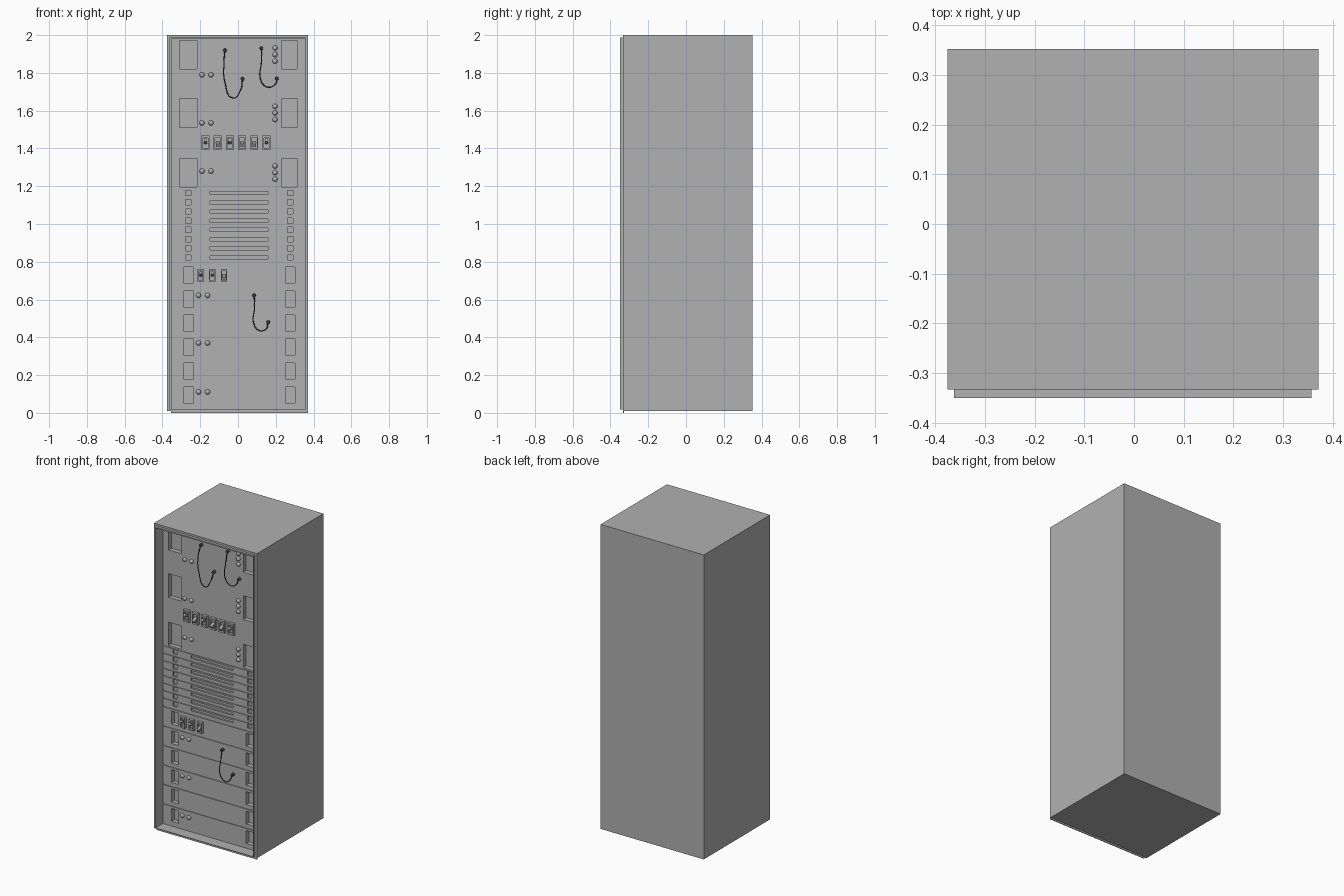
import bpy, bmesh, math
from mathutils import Matrix, Vector

if "Cube" in bpy.data.objects:
    bpy.data.objects.remove(bpy.data.objects["Cube"])

FACE_Y = -0.275      # front plane of the recessed equipment panels


def material(name, v):
    m = bpy.data.materials.new(name)
    m.diffuse_color = (v, v, v, 1)
    m.use_nodes = True
    m.node_tree.nodes["Principled BSDF"].inputs["Base Color"].default_value = m.diffuse_color
    return m


GREY = material("dark_grey_metal", 0.44)
BLACK = material("black_plastic", 0.06)


def finish(name, bm, smooth=False, mat=GREY):
    bmesh.ops.recalc_face_normals(bm, faces=bm.faces)
    me = bpy.data.meshes.new(name)
    bm.to_mesh(me)
    bm.free()
    me.materials.append(mat)
    ob = bpy.data.objects.new(name, me)
    bpy.context.collection.objects.link(ob)
    if smooth:
        for p in me.polygons:
            p.use_smooth = True
    return ob


def add_box(bm, x0, x1, y0, y1, z0, z1, tilt=0.0):
    c = Vector(((x0 + x1) / 2, (y0 + y1) / 2, (z0 + z1) / 2))
    m = (Matrix.Translation(c) @ Matrix.Rotation(tilt, 4, 'X')
         @ Matrix.Diagonal((x1 - x0, y1 - y0, z1 - z0, 1)))
    bmesh.ops.create_cube(bm, size=1, matrix=m)


def nested_rects(bm, rects):
    """Join successive rectangles (x0, x1, z0, z1, y) into a closed stepped skin."""
    rings = [[bm.verts.new(p) for p in ((a, y, c), (b, y, c), (b, y, d), (a, y, d))]
             for a, b, c, d, y in rects]
    bm.faces.new(rings[0])
    bm.faces.new(rings[-1])
    for r, s in zip(rings, rings[1:]):
        for i in range(4):
            j = (i + 1) % 4
            bm.faces.new((r[i], r[j], s[j], s[i]))


# Cabinet shell: box, thin raised rim, then the front recess
bm = bmesh.new()
nested_rects(bm, [
    (-0.375, 0.371, 0.01, 2.0, 0.352),
    (-0.375, 0.371, 0.01, 2.0, -0.333),
    (-0.362, 0.357, 0.018, 1.988, -0.333),
    (-0.362, 0.357, 0.018, 1.988, -0.35),
    (-0.351, 0.354, 0.021, 1.98, -0.35),
    (-0.351, 0.354, 0.021, 1.98, -0.20)])
finish("cabinet_shell", bm)

# Bottom sill
bm = bmesh.new()
add_box(bm, -0.355, 0.371, -0.333, -0.328, 0.0, 0.012)
finish("bottom_sill", bm)

# Equipment front block, with every pocket and groove cut in one pass
bm = bmesh.new()
add_box(bm, -0.3509, 0.3539, FACE_Y, -0.201, 0.0211, 1.9799)
panels = finish("equipment_panels", bm)

cut = bmesh.new()


def pocket(x0, x1, z0, z1, depth):
    add_box(cut, x0 + 0.003, x1 + 0.003, FACE_Y - 0.02, FACE_Y + depth, z0, z1)


for z0, z1 in ((1.82, 1.972), (1.51, 1.665), (1.196, 1.348)):     # tall handle pockets
    pocket(-0.312, -0.219, z0, z1, 0.03)
    pocket(0.228, 0.31, z0, z1, 0.03)
for i in range(8):                                                # thin blade units
    z = 1.164 - i * 0.0488
    pocket(-0.15, 0.155, z - 0.009, z + 0.009, 0.012)
    pocket(-0.28, -0.252, z - 0.014, z + 0.014, 0.012)
    pocket(0.259, 0.287, z - 0.014, z + 0.014, 0.012)
    pocket(-0.4, 0.4, z + 0.0185, z + 0.0285, 0.005)
for i in range(6):                                                # lower drawer units
    z = 0.73 - i * 0.1272
    lo = max(z - 0.042, 0.03)
    pocket(-0.291, -0.239, lo, z + 0.042, 0.03)
    pocket(0.249, 0.298, lo, z + 0.042, 0.03)
    pocket(-0.4, 0.4, z + 0.056, z + 0.068, 0.005)

cutter = finish("pocket_cutter", cut)
cutter.hide_render = True
mod = panels.modifiers.new("pockets", 'BOOLEAN')
mod.operation = 'DIFFERENCE'
mod.solver = 'EXACT'
mod.object = cutter
bpy.context.view_layer.objects.active = panels
bpy.ops.object.modifier_apply(modifier=mod.name)
bpy.data.objects.remove(cutter)

# Round indicator buttons
bm = bmesh.new()
spots = [(x, z) for z in (1.79, 1.535, 1.28) for x in (-0.191, -0.143)]
spots += [(0.196, z + k) for z in (1.897, 1.588, 1.272) for k in (-0.035, 0, 0.035)]
spots += [(x, z) for z in (0.622, 0.37, 0.111) for x in (-0.209, -0.161)]
for x, z in spots:
    bmesh.ops.create_uvsphere(bm, u_segments=16, v_segments=10, radius=0.0135,
                              matrix=Matrix.Translation((x, FACE_Y, z)))
finish("indicator_buttons", bm, smooth=True)


# Toggle switches: raised frame with a well and a tilted lever
def switch(name, x, z, w, h, up):
    bm = bmesh.new()
    front = FACE_Y - 0.018
    nested_rects(bm, [
        (x - w, x + w, z - h, z + h, FACE_Y + 0.002),
        (x - w, x + w, z - h, z + h, front),
        (x - w * .65, x + w * .65, z - h * .7, z + h * .7, front),
        (x - w * .65, x + w * .65, z - h * .7, z + h * .7, FACE_Y - 0.004)])
    s = 1 if up else -1
    zc = z + s * 0.008
    add_box(bm, x - w * .42, x + w * .42, FACE_Y - 0.034, FACE_Y - 0.002,
            zc - 0.008, zc + 0.008, tilt=-s * math.radians(25))
    finish(name, bm)


for i, up in enumerate((1, 0, 1, 0, 0, 1)):
    switch(f"upper_switch_{i + 1}", -0.172 + i * 0.0645, 1.43, 0.021, 0.038, up)
for i, up in enumerate((1, 1, 0)):
    switch(f"lower_switch_{i + 1}", -0.198 + i * 0.062, 0.727, 0.017, 0.035, up)


# Hanging patch cables with a plug at each end
def cable(name, pts):
    cu = bpy.data.curves.new(name, 'CURVE')
    cu.dimensions = '3D'
    cu.bevel_depth = 0.003
    cu.bevel_resolution = 2
    cu.resolution_u = 8
    cu.materials.append(BLACK)
    sp = cu.splines.new('BEZIER')
    path = [(pts[0][0], FACE_Y - 0.012, pts[0][1])]
    path += [(x, FACE_Y - 0.03, z) for x, z in pts[1:-1]]
    path += [(pts[-1][0], FACE_Y - 0.012, pts[-1][1])]
    sp.bezier_points.add(len(path) - 1)
    for b, co in zip(sp.bezier_points, path):
        b.co = co
        b.handle_left_type = b.handle_right_type = 'AUTO'
    bpy.context.collection.objects.link(bpy.data.objects.new(name, cu))
    bm = bmesh.new()
    for x, z in (pts[0], pts[-1]):
        m = Matrix.Translation((x, FACE_Y - 0.009, z)) @ Matrix.Rotation(math.pi / 2, 4, 'X')
        bmesh.ops.create_cone(bm, cap_ends=True, segments=12, radius1=0.01,
                              radius2=0.008, depth=0.022, matrix=m)
    finish(name + "_plugs", bm, mat=BLACK)


cable("cable_left", [(-0.069, 1.92), (-0.074, 1.86), (-0.069, 1.75), (-0.026, 1.667),
                     (0.014, 1.71), (0.024, 1.768)])
cable("cable_right", [(0.124, 1.931), (0.124, 1.86), (0.12, 1.765), (0.155, 1.725),
                      (0.196, 1.738), (0.206, 1.77)])
cable("cable_lower", [(0.085, 0.622), (0.088, 0.56), (0.083, 0.475), (0.112, 0.436),
                      (0.147, 0.443), (0.16, 0.48)])
